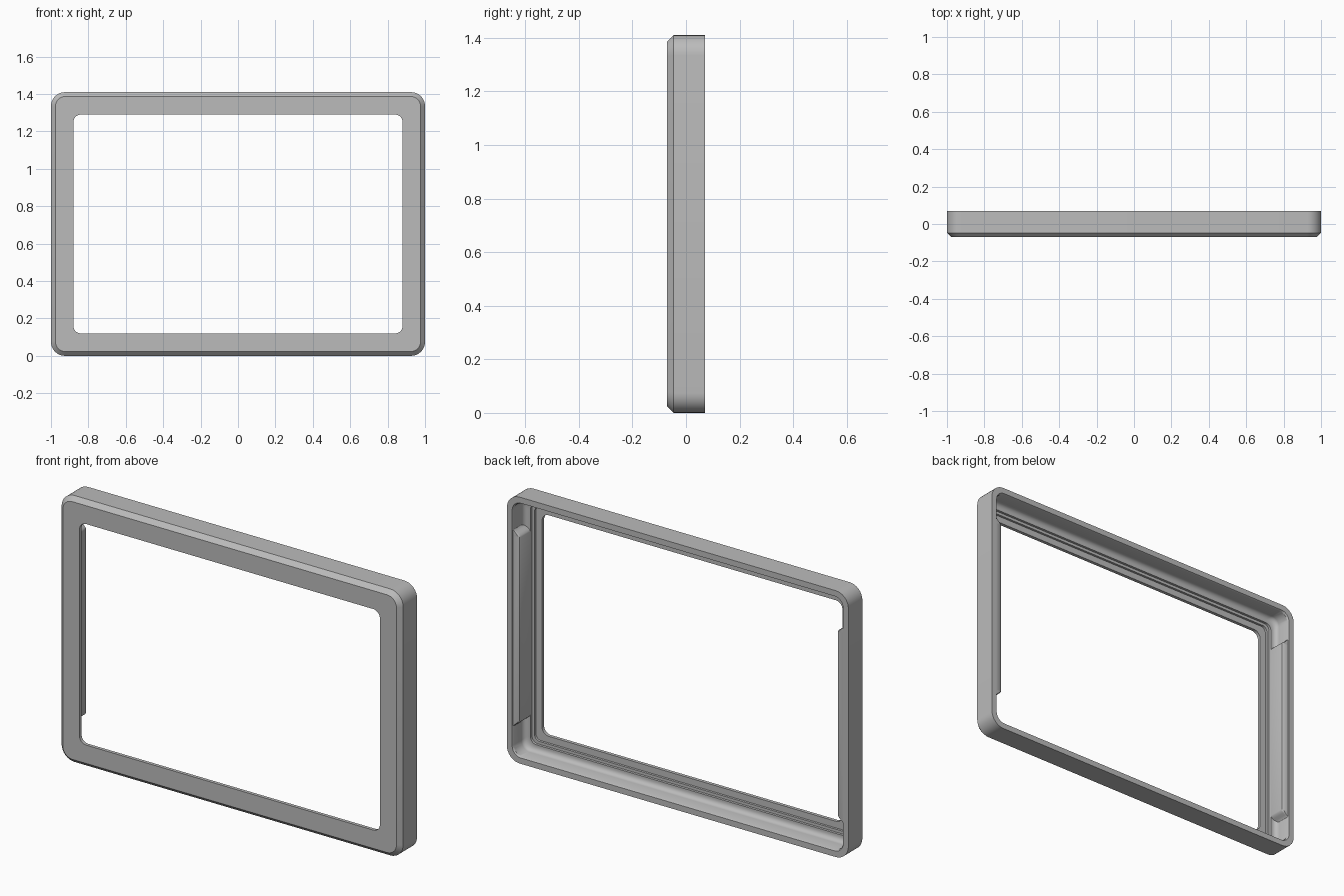
import bpy, bmesh, math

cube = bpy.data.objects.get("Cube")
if cube:
    bpy.data.objects.remove(cube, do_unlink=True)

W, H, D = 1.0, 1.41, 0.07      # half width, height, half depth
CZ = H / 2

grey = bpy.data.materials.new("plain grey")
grey.use_nodes = True
colour = (0.5, 0.5, 0.5, 1)
grey.diffuse_color = colour
grey.node_tree.nodes["Principled BSDF"].inputs["Base Color"].default_value = colour


def rounded_loop(bm, inset, y, radius, steps=8):
    """Ring of vertices around a rounded rectangle at depth y."""
    ring = []
    hx, hz = W - inset - radius, CZ - inset - radius
    for q, (sx, sz) in enumerate([(1, 1), (-1, 1), (-1, -1), (1, -1)]):
        for i in range(steps + 1):
            a = math.pi / 2 * (q + i / steps)
            ring.append(bm.verts.new((sx * hx + radius * math.cos(a), y,
                                      CZ + sz * hz + radius * math.sin(a))))
    return ring


def skin(bm, a, b):
    n = len(a)
    for i in range(n):
        j = (i + 1) % n
        bm.faces.new((a[i], a[j], b[j], b[i]))


def finish(bm, name):
    bmesh.ops.recalc_face_normals(bm, faces=bm.faces)
    mesh = bpy.data.meshes.new(name)
    bm.to_mesh(mesh)
    bm.free()
    mesh.materials.append(grey)
    ob = bpy.data.objects.new(name, mesh)
    bpy.context.collection.objects.link(ob)
    bpy.ops.object.select_all(action='DESELECT')
    ob.select_set(True)
    bpy.context.view_layer.objects.active = ob
    bpy.ops.object.shade_smooth_by_angle(angle=math.radians(30))
    return ob


# Frame: cross-section of (inset, depth, corner radius) swept round the border
profile = [
    (0.0, D, 0.075), (0.0, -0.047, 0.075),             # outer wall
    (0.023, -D, 0.055), (0.12, -D, 0.04),              # front chamfer and face
    (0.12, -0.052, 0.04), (0.085, -0.052, 0.03),       # lip round the opening
    (0.085, -0.04, 0.03), (0.07, -0.04, 0.035),        # panel steps
    (0.07, -0.027, 0.035),
]
# Concave fillet from the step up to the inner wall
for i in range(6):
    a = math.pi / 2 * i / 5
    profile.append((0.06 - 0.025 * math.sin(a), -0.002 - 0.025 * math.cos(a), 0.05))
profile += [(0.035, 0.062, 0.05), (0.031, D, 0.05)]    # inner wall and rim edge

bm = bmesh.new()
rings = [rounded_loop(bm, *p) for p in profile]
for k, ring in enumerate(rings):
    skin(bm, ring, rings[(k + 1) % len(rings)])
finish(bm, "bezel_frame")


# Side ridges: thickened inner walls with eased ends
def side_ridge(name, side):
    bm = bmesh.new()
    ends = [(0.18 + 0.04 * i / 5, 0.5 - 0.5 * math.cos(math.pi * i / 5)) for i in range(6)]
    sections = ends + [(H - z, t) for z, t in reversed(ends)]
    loops = []
    for z, t in sections:
        x = 0.967 - 0.037 * t
        outline = [(0.975, 0.066), (0.967, 0.066), (x + 0.008 * t, 0.064),
                   (x + 0.002 * t, 0.06), (x, 0.054), (x, -0.027), (0.975, -0.027)]
        loops.append([bm.verts.new((side * px, py, z)) for px, py in outline])
    for a, b in zip(loops, loops[1:]):
        skin(bm, a, b)
    bm.faces.new(loops[0])
    bm.faces.new(loops[-1])
    return finish(bm, name)


side_ridge("left_ridge", 1)
side_ridge("right_ridge", -1)
